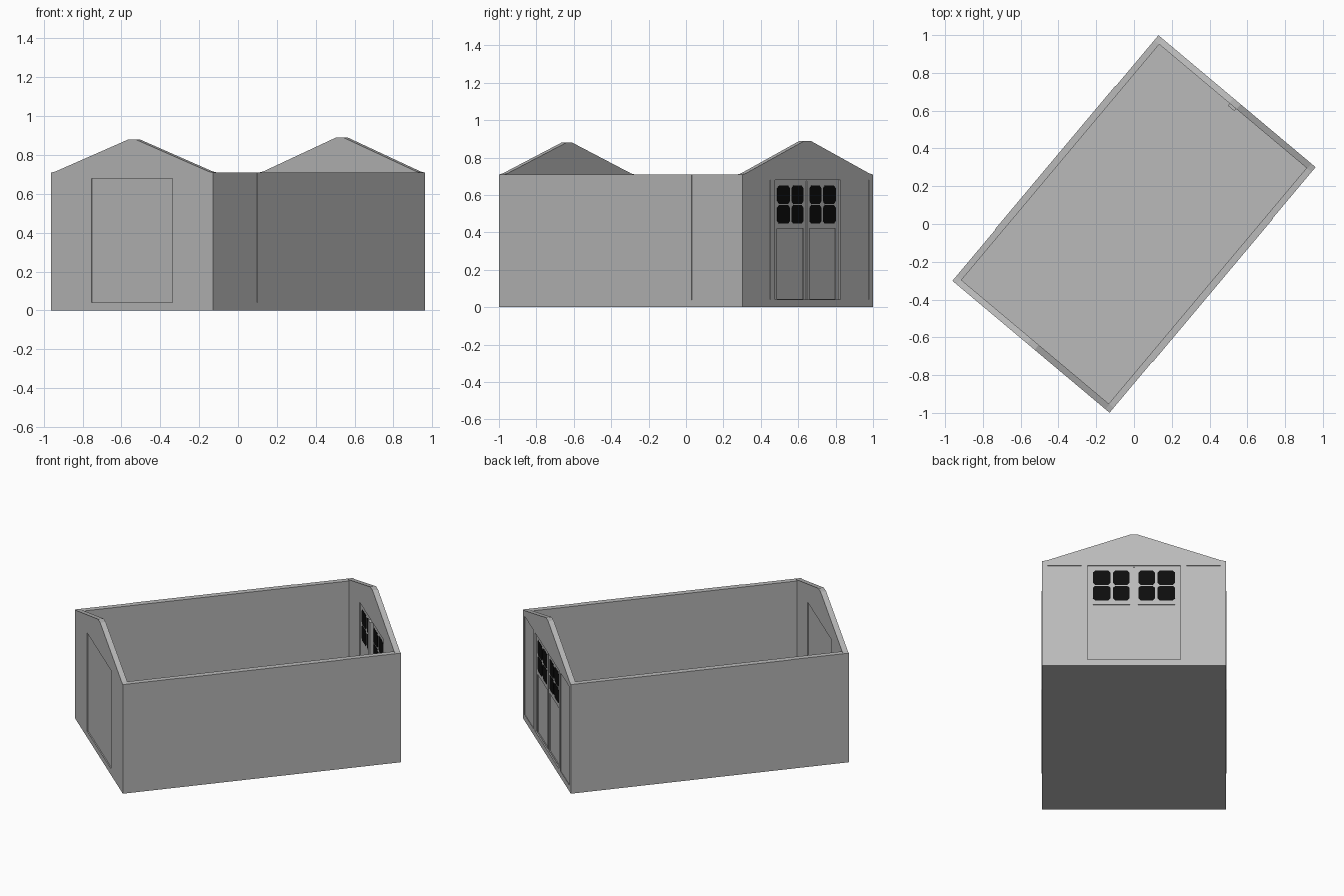
import bpy
import bmesh
import math
from mathutils import Matrix

cube = bpy.data.objects.get("Cube")
if cube:
    bpy.data.objects.remove(cube, do_unlink=True)

HALF_W, HALF_L = 0.543, 0.8485      # footprint half sizes
WALL, BASE, EAVE = 0.034, 0.04, 0.71
DOOR_W, DOOR_TOP = 0.273, 0.68
TURN = Matrix.Rotation(math.radians(-40), 4, "Z")   # the building stands askew


def material(name, value):
    mat = bpy.data.materials.new(name)
    mat.use_nodes = True
    color = (value, value, value, 1)
    mat.diffuse_color = color
    bsdf = mat.node_tree.nodes["Principled BSDF"]
    bsdf.inputs["Base Color"].default_value = color
    bsdf.inputs["Roughness"].default_value = 0.8
    return mat


GREY = material("wall grey", 0.49)
BLACK = material("window black", 0.004)


def prism(name, outline, y0, y1, mat=GREY):
    """Extrude an (x, z) outline from y0 to y1."""
    bm = bmesh.new()
    face = bm.faces.new([bm.verts.new((x, y0, z)) for x, z in outline])
    grown = bmesh.ops.extrude_face_region(bm, geom=[face])["geom"]
    verts = [v for v in grown if isinstance(v, bmesh.types.BMVert)]
    bmesh.ops.translate(bm, verts=verts, vec=(0, y1 - y0, 0))
    bmesh.ops.recalc_face_normals(bm, faces=bm.faces)
    bmesh.ops.transform(bm, matrix=TURN, verts=bm.verts)
    mesh = bpy.data.meshes.new(name)
    bm.to_mesh(mesh)
    bm.free()
    mesh.materials.append(mat)
    obj = bpy.data.objects.new(name, mesh)
    bpy.context.scene.collection.objects.link(obj)
    return obj


def rect(x0, x1, z0, z1):
    return [(x0, z0), (x1, z0), (x1, z1), (x0, z1)]


def chamfered(x0, x1, z0, z1, c=0.014):
    return [(x0 + c, z0), (x1 - c, z0), (x1, z0 + c), (x1, z1 - c),
            (x1 - c, z1), (x0 + c, z1), (x0, z1 - c), (x0, z0 + c)]


def carve(obj, cuts):
    """Sink each (outline, y0, y1) recess into the object."""
    cutters = []
    for outline, y0, y1 in cuts:
        cutter = prism("cutter", outline, y0, y1)
        cutter.hide_render = True
        cutters.append(cutter)
        mod = obj.modifiers.new("recess", "BOOLEAN")
        mod.operation, mod.solver, mod.object = "DIFFERENCE", "EXACT", cutter
    bpy.context.view_layer.update()
    graph = bpy.context.evaluated_depsgraph_get()
    carved = bpy.data.meshes.new_from_object(obj.evaluated_get(graph))
    obj.modifiers.clear()
    obj.data = carved
    for cutter in cutters:
        bpy.data.objects.remove(cutter, do_unlink=True)


def gable(name, y0, y1, peak):
    half = [(HALF_W, BASE), (HALF_W, EAVE), (0.515, EAVE + 0.005), (0.025, peak)]
    return prism(name, half + [(-x, z) for x, z in reversed(half)], y0, y1)


# Floor slab and long side walls, each with a slightly raised middle panel
prism("floor", rect(-HALF_W, HALF_W, 0, BASE), -HALF_L, HALF_L)
inner = HALF_L - WALL
for side, label in ((1, "left"), (-1, "right")):
    a, b = sorted((side * HALF_W, side * (HALF_W - WALL)))
    prism(label + "_wall", rect(a, b, BASE, EAVE), -inner, inner)
    a, b = sorted((side * HALF_W, side * (HALF_W + 0.003)))
    prism(label + "_wall_panel", rect(a, b, BASE, EAVE), -0.496, 0.496)

# Front gable with a plain recessed door on both faces
front = gable("front_gable", -HALF_L, -inner, 0.88)
opening = rect(-DOOR_W, DOOR_W, 0, DOOR_TOP)
carve(front, [(opening, -HALF_L - 0.1, -HALF_L + 0.007),
              (opening, -inner - 0.007, -inner + 0.1)])

# Back gable with recessed double doors, lower panels and side panels
back = gable("back_gable", inner, HALF_L, 0.89)
outside = HALF_L + 0.1
leaf = HALF_L - 0.008
cuts = [(opening, leaf, outside),
        (opening, inner - 0.1, inner + 0.006),
        (rect(-0.004, 0.004, 0, DOOR_TOP - 0.005), leaf - 0.005, outside)]
for side in (1, -1):
    a, b = sorted((side * 0.024, side * 0.243))
    cuts.append((rect(a, b, BASE + 0.005, 0.42), leaf - 0.006, outside))
    a, b = sorted((side * 0.31, side * 0.51))
    cuts.append((rect(a, b, 0, DOOR_TOP), HALF_L - 0.003, outside))
carve(back, cuts)

# Inner strip where the door leaves meet
prism("door_strip", rect(-0.022, 0.022, BASE, DOOR_TOP), inner - 0.015, inner + 0.007)

# Dark window panes on the outer and inner faces of the doors
for side in (1, -1):
    for x0, x1 in ((0.026, 0.124), (0.138, 0.243)):
        for z0, z1 in ((0.447, 0.546), (0.553, 0.65)):
            a, b = sorted((side * x0, side * x1))
            outline = chamfered(a, b, z0, z1)
            prism("outer_pane", outline, leaf - 0.004, leaf + 0.001, BLACK)
            prism("inner_pane", outline, inner + 0.005, inner + 0.010, BLACK)
